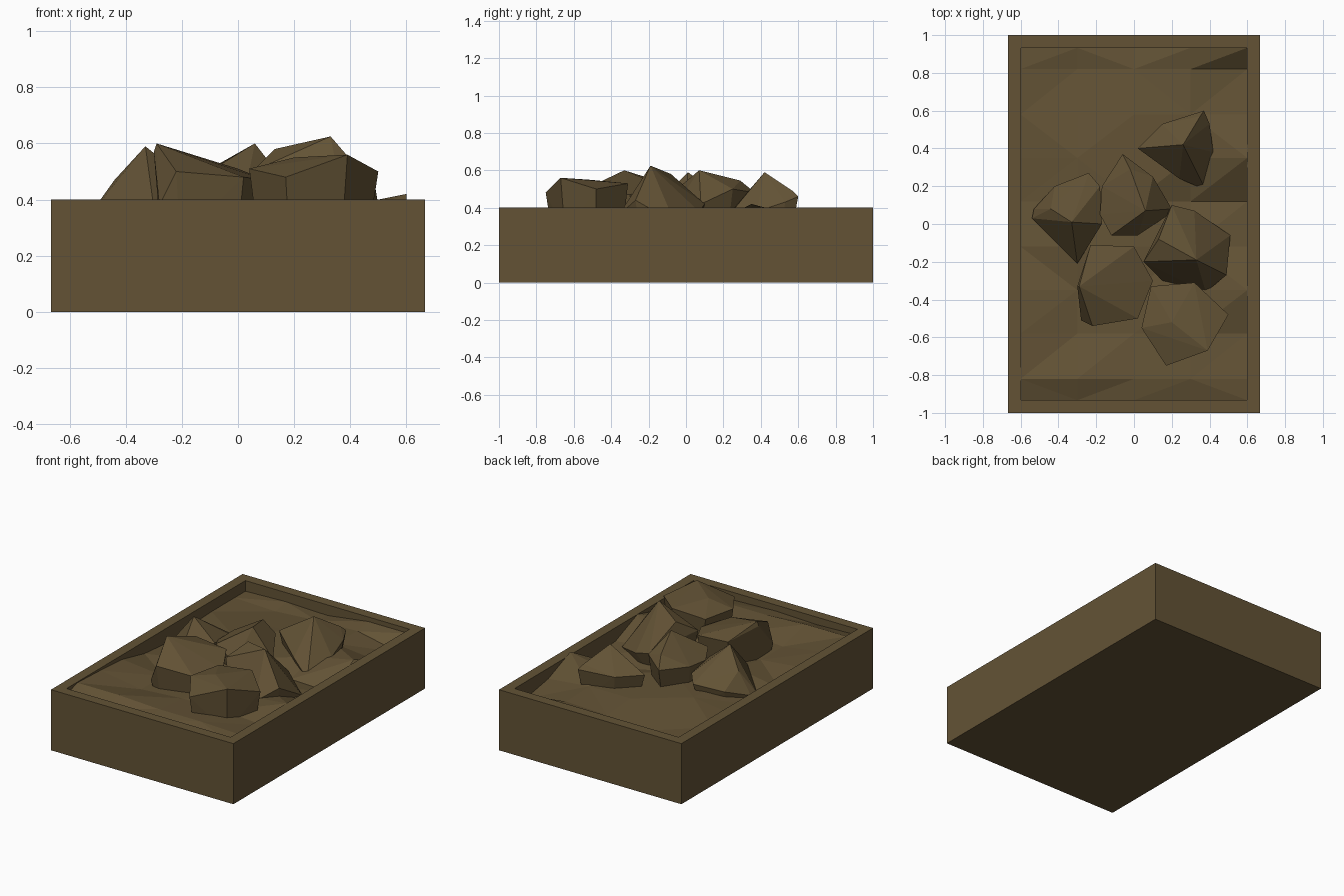
import bpy
import bmesh

default = bpy.data.objects.get("Cube")
if default:
    bpy.data.objects.remove(default, do_unlink=True)

# One earthy brown for everything
earth = bpy.data.materials.new("earth_brown")
earth.use_nodes = True
earth_colour = (0.125, 0.086, 0.036, 1)
earth.diffuse_color = earth_colour
shader = earth.node_tree.nodes["Principled BSDF"]
shader.inputs["Base Color"].default_value = earth_colour
shader.inputs["Roughness"].default_value = 0.9


def finish(bm, name):
    """Turn a bmesh into a flat shaded object in the scene."""
    mesh = bpy.data.meshes.new(name)
    bm.to_mesh(mesh)
    bm.free()
    mesh.materials.append(earth)
    obj = bpy.data.objects.new(name, mesh)
    bpy.context.collection.objects.link(obj)
    return obj


def planter_box(width, length, height, wall, depth):
    """Solid box with an inset, sunken top."""
    bm = bmesh.new()
    bmesh.ops.create_cube(bm, size=1)
    for v in bm.verts:
        v.co = (v.co.x * width, v.co.y * length, (v.co.z + 0.5) * height)
    bm.normal_update()
    top = max(bm.faces, key=lambda f: f.calc_center_median().z)
    bmesh.ops.inset_region(bm, faces=[top], thickness=wall, use_even_offset=True)
    cavity = bmesh.ops.extrude_face_region(bm, geom=[top])["geom"]
    bmesh.ops.translate(bm, vec=(0, 0, -depth),
                        verts=[g for g in cavity if isinstance(g, bmesh.types.BMVert)])
    if top.is_valid:
        bmesh.ops.delete(bm, geom=[top], context="FACES_ONLY")
    bmesh.ops.recalc_face_normals(bm, faces=bm.faces[:])
    return finish(bm, "planter_box")


def soil_bed(half_width, rows):
    """Uneven triangulated ground: each row is a y and its heights, in hundredths."""
    bm = bmesh.new()
    grid = []
    for y, heights in rows:
        last = len(heights) - 1
        grid.append([bm.verts.new((half_width * (2 * i / last - 1), y / 100, h / 100))
                     for i, h in enumerate(heights)])
    for j in range(len(grid) - 1):
        for i in range(len(grid[j]) - 1):
            a, b = grid[j][i], grid[j][i + 1]
            c, d = grid[j + 1][i + 1], grid[j + 1][i]
            if (i + j) % 3:
                bm.faces.new((a, b, c))
                bm.faces.new((a, c, d))
            else:
                bm.faces.new((a, b, d))
                bm.faces.new((b, c, d))
    return finish(bm, "soil_bed")


def rock(name, rim, peaks, foot=0.26, taper=0.8):
    """Faceted boulder: hull of a rim, its narrower buried foot and its peaks (hundredths)."""
    bm = bmesh.new()
    mid_x = sum(p[0] for p in rim) / len(rim)
    mid_y = sum(p[1] for p in rim) / len(rim)
    for x, y, z in rim:
        bm.verts.new((x / 100, y / 100, z / 100))
        bm.verts.new(((mid_x + (x - mid_x) * taper) / 100,
                      (mid_y + (y - mid_y) * taper) / 100, foot))
    for x, y, z in peaks:
        bm.verts.new((x / 100, y / 100, z / 100))
    result = bmesh.ops.convex_hull(bm, input=bm.verts[:])
    loose = {g for g in result["geom_interior"] + result["geom_unused"]
             if isinstance(g, bmesh.types.BMVert)}
    bmesh.ops.delete(bm, geom=list(loose), context="VERTS")
    bmesh.ops.recalc_face_normals(bm, faces=bm.faces[:])
    return finish(bm, name)


planter_box(width=1.333, length=2, height=0.4, wall=0.067, depth=0.15)

# Ground, front row first, each row running from -x to +x
soil_bed(0.6, [
    (-93.3, (36, 35, 36, 35, 36)),
    (-82, (39.5, 39.5, 38, 38, 37)),
    (-58, (38.5, 34, 36, 36, 34)),
    (-35, (37, 34, 36, 37, 40)),
    (-12, (32, 37, 37, 35, 31)),
    (12, (30, 35, 36, 30, 29)),
    (35, (32, 36, 36, 36, 42)),
    (58, (33, 34, 36, 36, 33)),
    (82, (33, 32, 34, 35, 29)),
    (93.3, (33, 34, 33, 37, 37)),
])

# Pile of boulders
rock("front_left_rock",
     [(-30, -33, 57), (-23, -11, 53), (0, -12, 51), (10, -30, 47), (2, -50, 48),
      (-22, -54, 50), (-28, -51, 38)],
     [(-29, -33, 60)], taper=0.85)
rock("front_right_rock",
     [(4, -55, 51), (17, -75, 48), (39, -67, 56), (50, -48, 50), (32, -31, 53), (9, -33, 51)],
     [(20, -52, 55)], taper=0.85)
rock("right_rock",
     [(20, 10, 42), (32, 7, 38), (51, -6, 32), (49, -27, 44), (38, -36, 36),
      (15, -30, 36), (5, -20, 50)],
     [(33, -19, 62.5), (13, -8, 58)])
rock("middle_rock",
     [(-6, 37, 48), (10, 25, 50), (20, 8, 42), (17, 4, 38), (2, -6, 40),
      (-12, -6, 49), (-18, 5, 46), (-17, 20, 47)],
     [(6, 7, 60), (-2, 29, 54.5)])
rock("left_rock",
     [(-24, 27, 40), (-18, 20, 43), (-17, 0, 46), (-30, -21, 37), (-40, -7, 36),
      (-54, 3, 33), (-53, 8, 33), (-42, 20, 37)],
     [(-33, 1, 59), (-44, 8, 47)])
rock("back_rock",
     [(2, 40, 44), (15, 53, 44), (37, 60, 46), (40, 53, 43), (42, 38, 38),
      (38, 18, 30), (24, 24, 38)],
     [(26, 42, 59), (35, 57, 49)])
